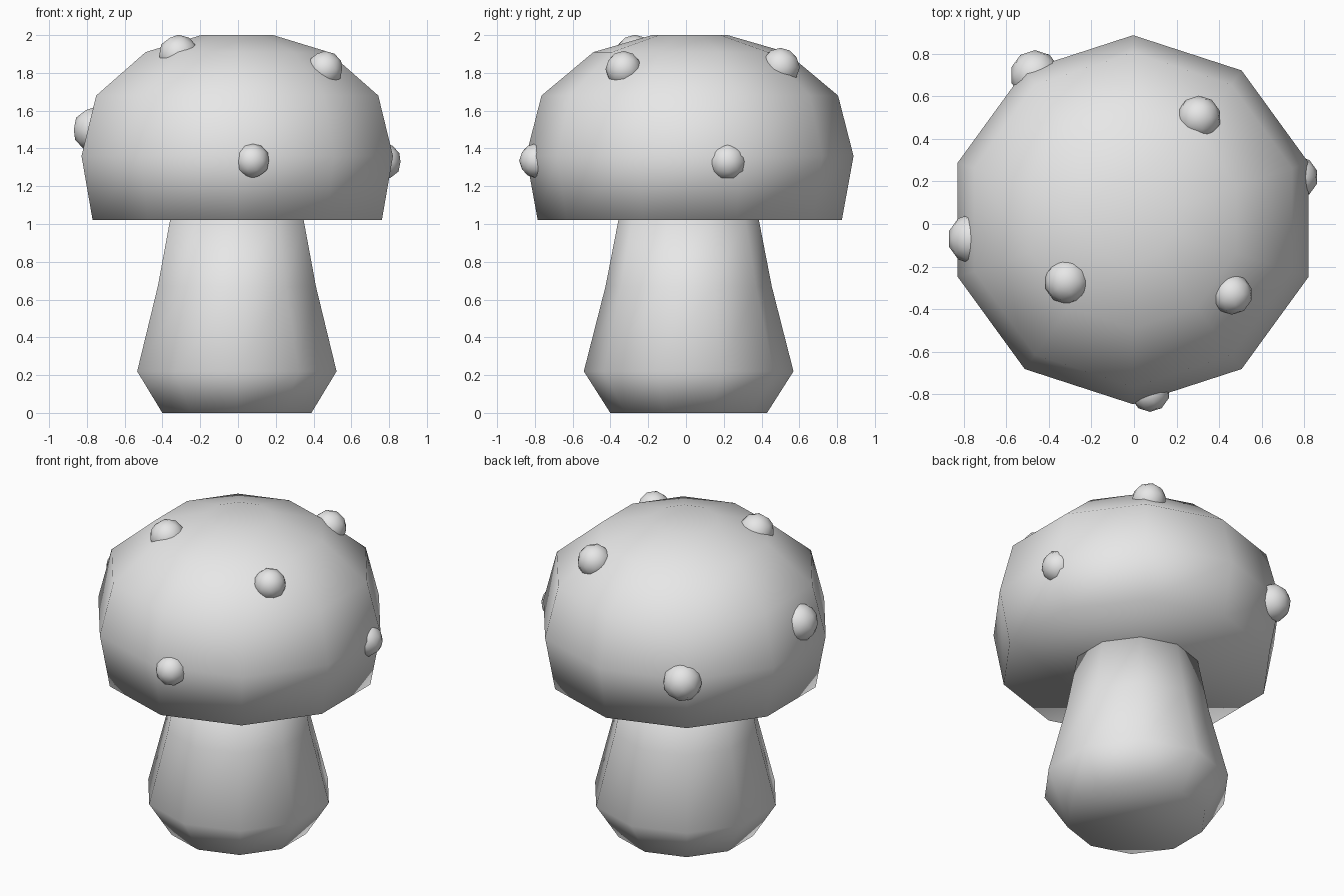
import bpy, bmesh
from math import cos, sin, pi

old = bpy.data.objects.get("Cube")
if old:
    bpy.data.objects.remove(old, do_unlink=True)

grey = bpy.data.materials.new("plain_grey")
grey.use_nodes = True
colour = (0.8, 0.8, 0.8, 1)
grey.diffuse_color = colour
grey.node_tree.nodes["Principled BSDF"].inputs["Base Color"].default_value = colour


def finish(name, bm, location):
    bmesh.ops.recalc_face_normals(bm, faces=bm.faces)
    for face in bm.faces:
        face.smooth = True
    mesh = bpy.data.meshes.new(name)
    bm.to_mesh(mesh)
    bm.free()
    mesh.materials.append(grey)
    obj = bpy.data.objects.new(name, mesh)
    obj.location = location
    bpy.context.collection.objects.link(obj)


def lathe(name, profile, location, sides=10):
    """Closed solid of revolution from (radius, height) pairs."""
    bm = bmesh.new()
    angles = [pi / 2 + 2 * pi * i / sides for i in range(sides)]
    rings = [[bm.verts.new((r * cos(a), r * sin(a), z)) for a in angles]
             for r, z in profile]
    for low, high in zip(rings, rings[1:]):
        for i in range(sides):
            j = (i + 1) % sides
            bm.faces.new((low[i], low[j], high[j], high[i]))
    bm.faces.new(rings[0])
    bm.faces.new(rings[-1])
    finish(name, bm, location)


# Stem, flared near the ground
lathe("stem", [(0.415, 0), (0.555, 0.22), (0.44, 0.67), (0.37, 1.03)], (-0.006, 0.014, 0))

# Domed cap with a flat underside
lathe("cap", [(0.805, 1.02), (0.867, 1.36), (0.785, 1.68), (0.51, 1.91), (0.2, 2.0)],
      (-0.004, 0.02, 0))

# Round spots half sunk into the cap: x, y, z, radius
spots = [
    (0.075, -0.79, 1.335, 0.093),
    (0.765, 0.22, 1.33, 0.1),
    (-0.755, -0.07, 1.5, 0.12),
    (-0.315, -0.27, 1.895, 0.107),
    (0.46, -0.33, 1.82, 0.096),
    (0.305, 0.5, 1.83, 0.103),
    (-0.465, 0.7, 1.33, 0.117),
]
for number, (x, y, z, radius) in enumerate(spots, 1):
    bm = bmesh.new()
    bmesh.ops.create_icosphere(bm, subdivisions=2, radius=radius)
    finish(f"cap_spot_{number}", bm, (x, y, z))
